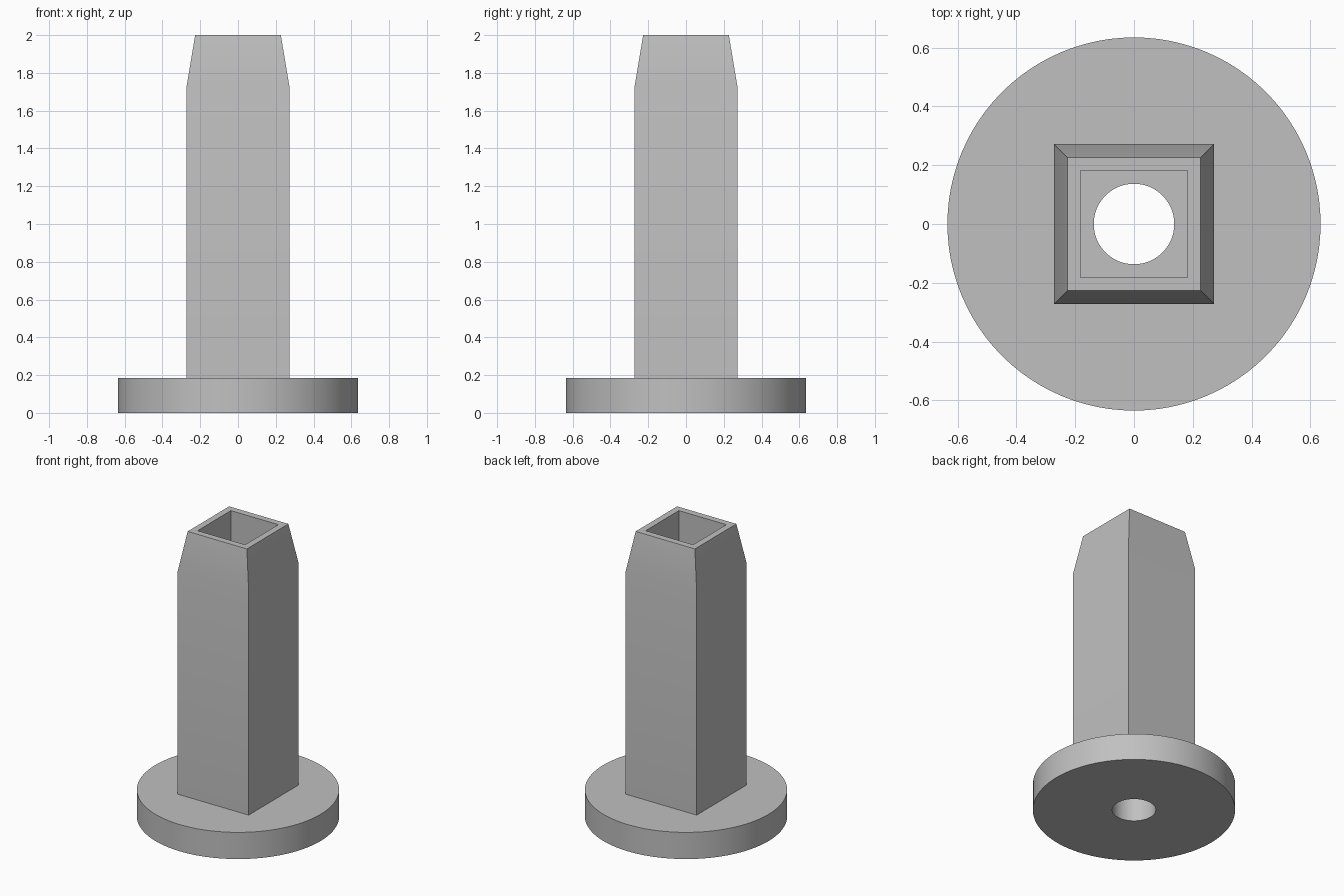
import bpy
import bmesh
from math import cos, sin, pi, radians

cube = bpy.data.objects.get("Cube")
if cube:
    bpy.data.objects.remove(cube, do_unlink=True)

grey = bpy.data.materials.new("light_grey")
grey.use_nodes = True
colour = (0.53, 0.53, 0.53, 1)
grey.diffuse_color = colour
grey.node_tree.nodes["Principled BSDF"].inputs["Base Color"].default_value = colour


def ring_solid(name, profile, sides, turn=0.0):
    """Sweep a closed (radius, height) profile around z."""
    bm = bmesh.new()
    rings = []
    for r, z in profile:
        angles = [turn + 2 * pi * i / sides for i in range(sides)]
        rings.append([bm.verts.new((r * cos(a), r * sin(a), z)) for a in angles])
    for k, lower in enumerate(rings):
        upper = rings[(k + 1) % len(rings)]
        for i in range(sides):
            j = (i + 1) % sides
            bm.faces.new((lower[i], lower[j], upper[j], upper[i]))
    bmesh.ops.recalc_face_normals(bm, faces=bm.faces[:])
    mesh = bpy.data.meshes.new(name)
    bm.to_mesh(mesh)
    bm.free()
    mesh.materials.append(grey)
    obj = bpy.data.objects.new(name, mesh)
    bpy.context.collection.objects.link(obj)
    bpy.ops.object.select_all(action='DESELECT')
    obj.select_set(True)
    bpy.context.view_layer.objects.active = obj
    bpy.ops.object.shade_smooth_by_angle(angle=radians(30))
    return obj


# Round base plate with a central bore
plate_top = 0.185
ring_solid("base_plate",
           [(0.635, 0), (0.635, plate_top), (0.137, plate_top), (0.137, 0)], 96)

# Hollow square post with a tapered tip; profile given as half widths
post = [(0.272, plate_top), (0.272, 1.73), (0.227, 2.0),
        (0.182, 2.0), (0.182, plate_top)]
ring_solid("square_post", [(w * 2 ** 0.5, z) for w, z in post], 4, pi / 4)
